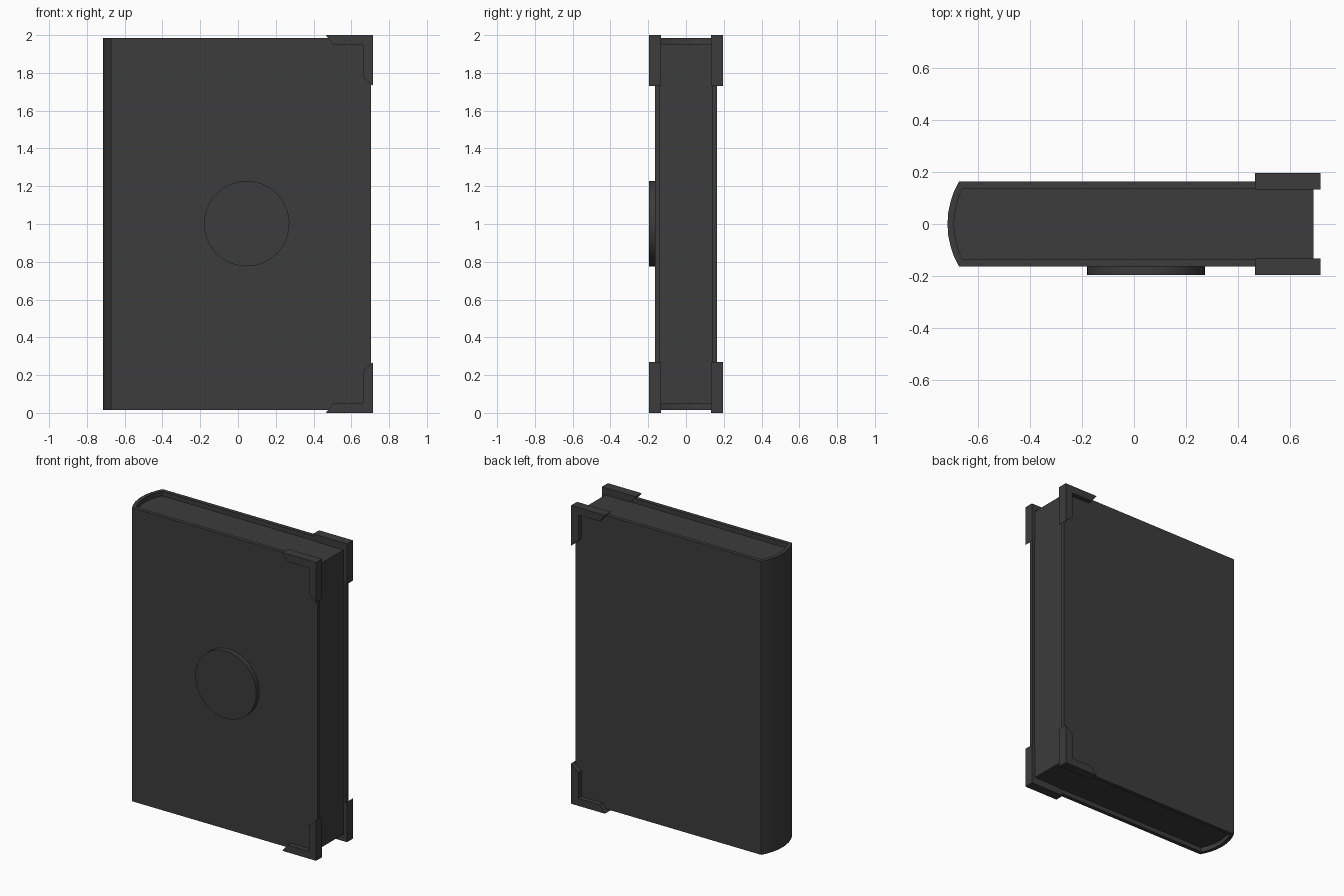
import bpy, bmesh, math
from mathutils import Vector

if "Cube" in bpy.data.objects:
    bpy.data.objects.remove(bpy.data.objects["Cube"])

mat = bpy.data.materials.new("dark_leather")
mat.diffuse_color = (0.045, 0.045, 0.045, 1)
mat.use_nodes = True
mat.node_tree.nodes["Principled BSDF"].inputs["Base Color"].default_value = mat.diffuse_color


def finish(obj, smooth=False):
    obj.data.materials.append(mat)
    if smooth:
        bpy.ops.object.select_all(action='DESELECT')
        obj.select_set(True)
        bpy.context.view_layer.objects.active = obj
        bpy.ops.object.shade_smooth_by_angle(angle=math.radians(25))
    return obj


def extrude(name, points, depth, smooth=False):
    """Closed prism from a flat outline swept along depth."""
    bm = bmesh.new()
    face = bm.faces.new([bm.verts.new(p) for p in points])
    swept = bmesh.ops.extrude_face_region(bm, geom=[face])["geom"]
    verts = [g for g in swept if isinstance(g, bmesh.types.BMVert)]
    bmesh.ops.translate(bm, vec=Vector(depth), verts=verts)
    bmesh.ops.recalc_face_normals(bm, faces=bm.faces)
    mesh = bpy.data.meshes.new(name)
    bm.to_mesh(mesh)
    bm.free()
    obj = bpy.data.objects.new(name, mesh)
    bpy.context.collection.objects.link(obj)
    return finish(obj, smooth)


def spine_arc(x_edge, half, bulge, steps=8):
    """Shallow arc bulging to -x, from y = -half to y = +half."""
    r = (half ** 2 + bulge ** 2) / (2 * bulge)
    a = math.asin(half / r)
    cx = x_edge - bulge + r
    angles = [a * (2 * i / steps - 1) for i in range(steps + 1)]
    return [(cx - r * math.cos(t), r * math.sin(t)) for t in angles]


# Cover: both boards and the rounded spine as one U-shaped section
outer = spine_arc(-0.672, 0.163, 0.044)
inner = spine_arc(-0.658, 0.137, 0.033)
edge = 0.705
section = [(edge, -0.163)] + outer + [(edge, 0.163), (edge, 0.137)] + inner[::-1] + [(edge, -0.137)]
extrude("cover", [(x, y, 0.016) for x, y in section], (0, 0, 1.968), True)

# Page block, set in slightly from the cover edges
pages = [(0.69, -0.137)] + inner + [(0.69, 0.137)]
extrude("pages", [(x, y, 0.047) for x, y in pages], (0, 0, 1.906), True)

# L-shaped corner guards on the free corners of both boards
guard = [(0.465, 2.0), (0.716, 2.0), (0.716, 1.73),
         (0.662, 1.777), (0.662, 1.95), (0.505, 1.95)]
for side, y in (("front", -0.195), ("back", 0.132)):
    for level in ("top", "bottom"):
        pts = [(x, y, z if level == "top" else 2 - z) for x, z in guard]
        extrude(f"corner_guard_{side}_{level}", pts, (0, 0.063, 0))

# Round medallion on the front board
bpy.ops.mesh.primitive_cylinder_add(vertices=48, radius=0.226, depth=0.045,
                                    location=(0.046, -0.1725, 1.002),
                                    rotation=(math.pi / 2, 0, 0))
medallion = bpy.context.object
medallion.name = "medallion"
finish(medallion, True)
